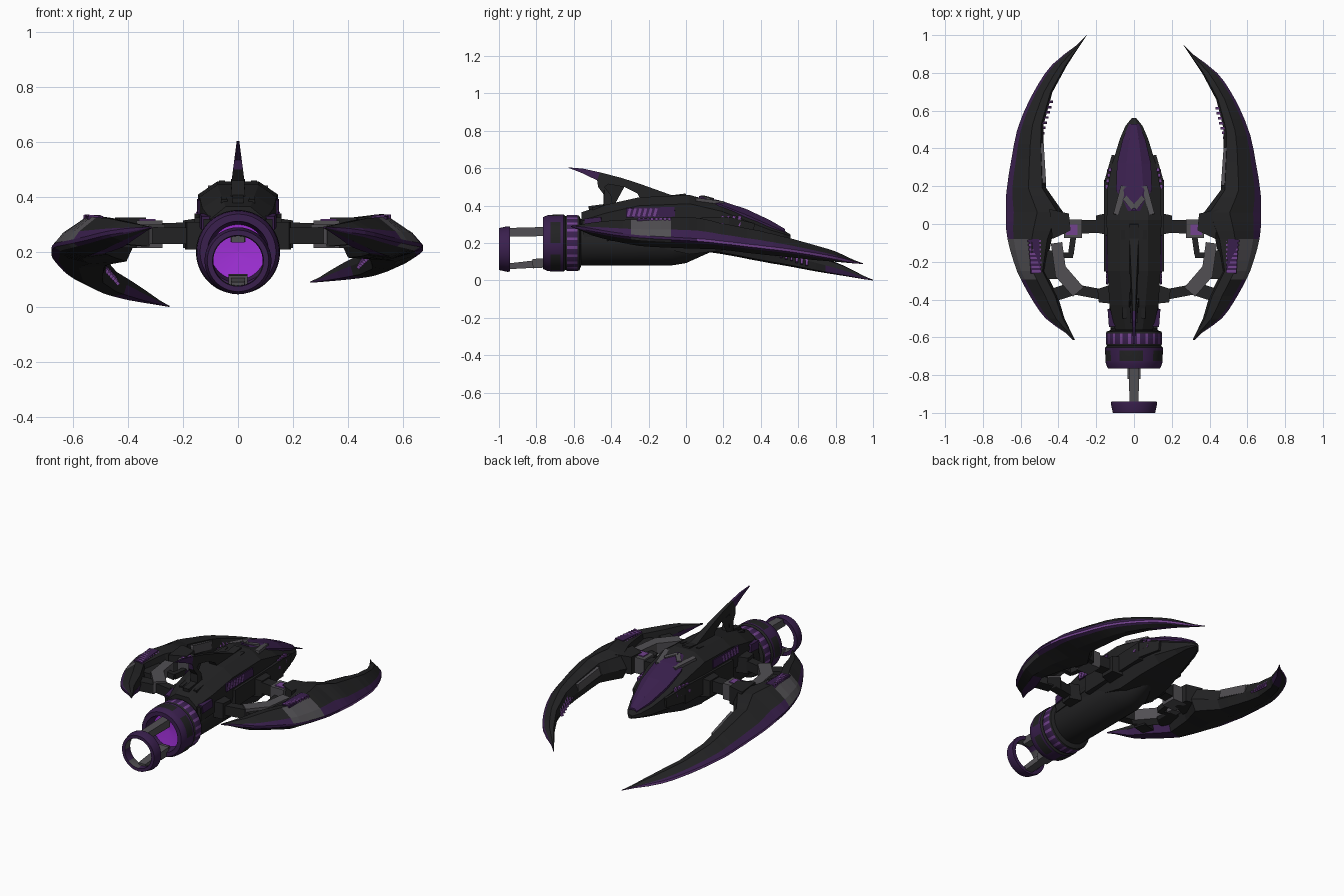
import bpy, bmesh, math
from mathutils import Vector

if "Cube" in bpy.data.objects:
    bpy.data.objects.remove(bpy.data.objects["Cube"])


def mat(name, r, g, b):
    m = bpy.data.materials.new(name)
    m.diffuse_color = (r, g, b, 1)
    m.use_nodes = True
    m.node_tree.nodes["Principled BSDF"].inputs["Base Color"].default_value = m.diffuse_color
    return m


MATS = [mat("black hull", .016, .016, .017), mat("dark purple", .042, .014, .075),
        mat("grey metal", .082, .078, .086), mat("vent violet", .17, .055, .27),
        mat("engine glow", .36, .03, .70)]
BLACK, PURPLE, GREY, VENT, GLOW = range(5)


def finish(name, bm, smooth=None):
    bmesh.ops.recalc_face_normals(bm, faces=bm.faces)
    me = bpy.data.meshes.new(name)
    bm.to_mesh(me)
    bm.free()
    for m in MATS:
        me.materials.append(m)
    ob = bpy.data.objects.new(name, me)
    bpy.context.collection.objects.link(ob)
    if smooth:
        bpy.context.view_layer.objects.active = ob
        ob.select_set(True)
        bpy.ops.object.shade_smooth_by_angle(angle=math.radians(smooth))
        ob.select_set(False)
    return ob


def loft(name, sections, rule=lambda i, j: BLACK, closed=False, smooth=None):
    """Skin equal-sized loops; rule(section, side) gives the colour."""
    bm = bmesh.new()
    rings = [[bm.verts.new(p) for p in s] for s in sections]
    n, k = len(rings), len(rings[0])
    for i in range(n if closed else n - 1):
        a, b = rings[i], rings[(i + 1) % n]
        for j in range(k):
            f = bm.faces.new((a[j], a[(j + 1) % k], b[(j + 1) % k], b[j]))
            f.material_index = rule(i, j)
    if not closed:
        bm.faces.new(rings[0]).material_index = rule(0, 0)
        bm.faces.new(rings[-1]).material_index = rule(n - 2, 0)
    return finish(name, bm, smooth)


def lathe(name, profile, cz, rule, n=48, closed=False):
    secs = [[(r * math.cos(2 * math.pi * j / n), y, cz + r * math.sin(2 * math.pi * j / n))
             for j in range(n)] for y, r in profile]
    return loft(name, secs, rule, closed, 35)


def beam(name, a, b, w, h, m=BLACK, w2=None, h2=None):
    """Box from a to b, w wide sideways and h high."""
    a, b = Vector(a), Vector(b)
    d = (b - a).normalized()
    up = Vector((0, 0, 1)) if abs(d.z) < .9 else Vector((0, 1, 0))
    s = d.cross(up).normalized()
    u = s.cross(d)
    secs = []
    for p, ww, hh in ((a, w, h), (b, w2 or w, h2 or h)):
        secs.append([p + s * ww / 2 * i + u * hh / 2 * j
                     for i, j in ((-1, -1), (1, -1), (1, 1), (-1, 1))])
    return loft(name, secs, lambda i, j: m)


def hull(name, rows, rule):
    """Eight-sided symmetric loft; row = y, w_bottom, w_side, w_top, four heights."""
    secs = []
    for y, wb, wm, wt, z0, z1, z2, z3 in rows:
        half = [(wb, z0), (wm, z1), (wm, z2), (wt, z3)]
        secs.append([(x, y, z) for x, z in half] + [(-x, y, z) for x, z in reversed(half)])
    return loft(name, secs, rule)


# Upper hull and nose
hull("upper_hull", [
    (-.56, .09, .10, .045, .20, .28, .32, .365),
    (-.43, .11, .13, .06, .20, .28, .36, .405),
    (-.25, .12, .14, .075, .20, .28, .40, .445),
    (.02, .12, .145, .075, .14, .26, .41, .457),
    (.19, .11, .14, .065, .16, .25, .37, .410),
    (.32, .08, .115, .05, .185, .23, .32, .365),
    (.45, .05, .075, .035, .205, .225, .27, .305),
    (.52, .03, .045, .02, .217, .226, .25, .27),
    (.56, .008, .012, .006, .222, .228, .238, .245)],
    lambda i, j: BLACK)
# Purple canopy over the nose
hull("nose_canopy", [
    (.07, .03, .035, .015, .42, .43, .442, .452),
    (.18, .09, .095, .05, .36, .37, .407, .428),
    (.32, .085, .09, .04, .31, .32, .352, .383),
    (.45, .054, .06, .025, .25, .26, .295, .322),
    (.53, .024, .026, .012, .24, .245, .262, .275)],
    lambda i, j: PURPLE)
# Lower round hull
lathe("lower_hull", [(-.58, .118), (-.56, .125), (-.08, .125), (.0, .112), (.06, .085), (.16, .04)],
      .205, lambda i, j: BLACK, 24)
# Raised spine
beam("spine", (0, .0, .453), (0, -.52, .385), .05, .025, BLACK, .04)

# Engine nozzle with glowing core and striped collar
lathe("engine_nozzle", [(-.56, .12), (-.57, .145), (-.58, .149), (-.635, .149), (-.645, .143), (-.655, .153),
                        (-.67, .153), (-.725, .151), (-.74, .149), (-.765, .138), (-.765, .112), (-.70, .10),
                        (-.69, .002)], .2,
      lambda i, j: (VENT if j % 3 == 1 else PURPLE) if i == 2 else GLOW if i >= 11 else
      BLACK if i in (0, 1, 3, 4) or (i == 6 and j % 12 < 8) else PURPLE, 60)
# Tail ring on two struts
lathe("tail_ring", [(-.94, .120), (-.955, .122), (-1.0, .112), (-1.0, .093), (-.97, .09), (-.94, .097)], .168,
      lambda i, j: GREY if i in (3, 4) and j % 10 > 4 else PURPLE, 40, True)
beam("upper_tail_strut", (0, -.72, .262), (0, -.96, .258), .055, .05, GREY, .048, .045)
beam("lower_tail_strut", (0, -.72, .095), (0, -.96, .075), .055, .045, GREY, .048, .03)
beam("lower_strut_foot", (0, -.74, .095), (0, -.82, .09), .07, .05, GREY)

# Tail fin: tapered plate with an open gap under it
outline = [(-.635, .605), (-.55, .598), (-.46, .578), (-.35, .55), (-.25, .518), (-.06, .45), (-.06, .42),
           (-.24, .43), (-.26, .465), (-.33, .50), (-.415, .515), (-.435, .50), (-.40, .455), (-.39, .39),
           (-.44, .39), (-.44, .46), (-.47, .50), (-.475, .535), (-.55, .572)]
bm = bmesh.new()
sides = []
for s in (1, -1):
    sides.append([bm.verts.new((s * max(.004, .026 - .13 * max(0, z - .44)), y, z)) for y, z in outline])
    bm.faces.new(sides[-1])
for j in range(len(outline)):
    k = (j + 1) % len(outline)
    bm.faces.new((sides[0][j], sides[0][k], sides[1][k], sides[1][j]))
bmesh.ops.triangulate(bm, faces=[f for f in bm.faces if len(f.verts) > 4])
for f in bm.faces:
    f.material_index = PURPLE if f.calc_center_median().y < -.47 else BLACK
finish("tail_fin", bm)

# Blade stations: y, outer x, inner x, edge z, top z, bottom z
STATIONS = [(-.615, .32, .31, .29, .292, .286), (-.5, .465, .365, .27, .31, .24),
            (-.38, .548, .40, .25, .322, .21), (-.25, .615, .465, .235, .328, .185),
            (-.08, .664, .43, .225, .337, .175), (.06, .673, .37, .217, .335, .17),
            (.18, .668, .46, .205, .308, .165), (.4, .632, .475, .18, .265, .14),
            (.5, .605, .475, .168, .24, .13), (.66, .535, .435, .145, .197, .112),
            (.8, .44, .36, .12, .155, .10), (.947, .265, .262, .09, .092, .088)]


def station(t):
    """Smooth outer edge and heights, straight inner edge."""
    i = min(int(t), len(STATIONS) - 2)
    f = t - i
    p = [STATIONS[max(0, min(len(STATIONS) - 1, i + d))] for d in (-1, 0, 1, 2)]
    out = []
    for c in range(6):
        a, b, d, e = (q[c] for q in p)
        cr = .5 * (2 * b + (d - a) * f + (2 * a - 5 * b + 4 * d - e) * f * f + (3 * b - a - 3 * d + e) * f ** 3)
        out.append(b + (d - b) * f if c in (0, 2) else cr)
    return out


STEPS = 3
ROWS = [station(i / STEPS) for i in range((len(STATIONS) - 1) * STEPS + 1)]


def blade_point(s, x, y, z):
    # the left blade dips further and reaches further forward
    if s < 0:
        z -= .088 * max(0, y + .1) / 1.047
        x += .006 * (1 - abs(y)) - .03 * max(0, y - .5)
        y *= 1.056 if y > 0 else 1
    return Vector((s * x, y, z))


def blade_colour(i, j):
    y = ROWS[i][0]
    if j == 0:
        return VENT if y > .05 else PURPLE
    if j in (1, 2, 8) and -.33 < y < -.09:
        return GREY
    if j in (1, 8):
        return PURPLE
    if j in (5, 6) and (y < -.25 or y > .66):
        return PURPLE
    return BLACK


for s, side in ((1, "right"), (-1, "left")):
    secs = []
    for y, xo, xi, ze, zt, zb in ROWS:
        w, e = xo - xi, min(.007, (zt - zb) * .2)
        prof = [(xo, ze - e), (xo, ze + e), (xo - .14 * w, ze + .42 * (zt - ze)), (xo - .55 * w, zt),
                (xi + .1 * w, zt - .1 * (zt - ze)), (xi, ze + .25 * (zt - ze)),
                (xi + .1 * w, zb + .2 * (ze - zb)), (xo - .45 * w, zb), (xo - .1 * w, ze - e - .25 * (ze - zb))]
        secs.append([blade_point(s, x, y, z) for x, z in prof])
    loft(side + "_blade", secs, blade_colour)
    # Slatted vents on the blade
    beam(side + "_blade_top_vent_base", blade_point(s, .515, -.26, .324), blade_point(s, .525, -.08, .331),
         .055, .012, PURPLE)
    for k in range(8):
        y = -.25 + .023 * k
        beam(side + "_blade_top_vent", blade_point(s, .487, y, .322), blade_point(s, .54 + .02 * k / 8, y, .328),
             .011, .016, VENT)
        y = .43 + .026 * k
        x, z = .487 - .048 * k / 7, .195 - .045 * k / 7
        beam(side + "_blade_inner_vent", blade_point(s, x - .003, y, z - .01), blade_point(s, x + .02, y, z + .032),
             .013, .012, VENT)
    beam(side + "_blade_grey_pad", blade_point(s, .476, .2, .262), blade_point(s, .490, .4, .225), .032, .05, GREY)

    # Front arm, joint block and cap
    beam(side + "_front_arm", (s * .12, -.01, .275), (s * .42, -.02, .265), .07, .07)
    beam(side + "_arm_root", (s * .13, 0, .265), (s * .20, 0, .265), .12, .12, BLACK, .09, .10)
    beam(side + "_arm_joint", (s * .275, -.025, .265), (s * .37, -.025, .265), .10, .10, GREY)
    beam(side + "_joint_cap", (s * .30, -.03, .317), (s * .36, -.03, .317), .055, .008, VENT)
    beam(side + "_arm_shoulder", (s * .34, .01, .27), (s * .44, .0, .27), .09, .11, BLACK, .16, .11)
    # Rear arm, bending forward to the blade
    beam(side + "_rear_arm_root", (s * .10, -.37, .26), (s * .19, -.38, .26), .11, .10, BLACK, .07)
    beam(side + "_rear_arm", (s * .16, -.375, .26), (s * .32, -.345, .26), .055, .06)
    beam(side + "_rear_arm_elbow", (s * .295, -.36, .265), (s * .39, -.25, .265), .075, .07, GREY)
    beam(side + "_rear_arm_tip", (s * .385, -.28, .27), (s * .41, -.10, .27), .06, .06, GREY)
    beam(side + "_rear_arm_mount", (s * .39, -.215, .265), (s * .50, -.215, .265), .15, .05, BLACK)
    beam(side + "_rear_brace", (s * .33, -.345, .25), (s * .44, -.38, .26), .07, .06)
    beam(side + "_mid_link", (s * .32, -.06, .25), (s * .335, -.165, .25), .03, .035)
    beam(side + "_mid_link_end", (s * .325, -.165, .25), (s * .42, -.165, .26), .03, .035)

    # Side armour, shoulders and rear skirt of the hull
    beam(side + "_side_armour", (s * .125, -.25, .27), (s * .125, .23, .285), .065, .11, BLACK)
    beam(side + "_front_shoulder", (s * .125, .22, .29), (s * .098, .36, .275), .065, .10, BLACK, .04, .06)
    beam(side + "_rear_skirt", (s * .115, -.25, .30), (s * .105, -.55, .275), .04, .09, BLACK)
    beam(side + "_skirt_panel", (s * .115, -.45, .315), (s * .108, -.54, .305), .05, .05, PURPLE)
    # Slatted hull vents
    beam(side + "_hull_vent_base", (s * .142, -.32, .362), (s * .145, -.06, .367), .008, .052, PURPLE)
    for k in range(9):
        y = -.31 + .028 * k
        beam(side + "_hull_vent", (s * .144, y, .343), (s * .144, y + .012, .385), .008, .014, VENT)
    for k in range(4):
        y = .19 + .03 * k
        beam(side + "_nose_vent", (s * (.153 - .006 * k), y, .29), (s * (.145 - .006 * k), y + .008, .345),
             .014, .018, VENT)
    # Grey chevron behind the canopy and roof rails
    beam(side + "_chevron_inner", (0, .085, .447), (s * .05, .14, .432), .028, .016, GREY)
    beam(side + "_chevron_outer", (s * .055, .20, .414), (s * .095, .05, .434), .03, .018, GREY)
    beam(side + "_roof_rail", (s * .058, -.03, .450), (s * .05, -.50, .382), .022, .02, BLACK)
